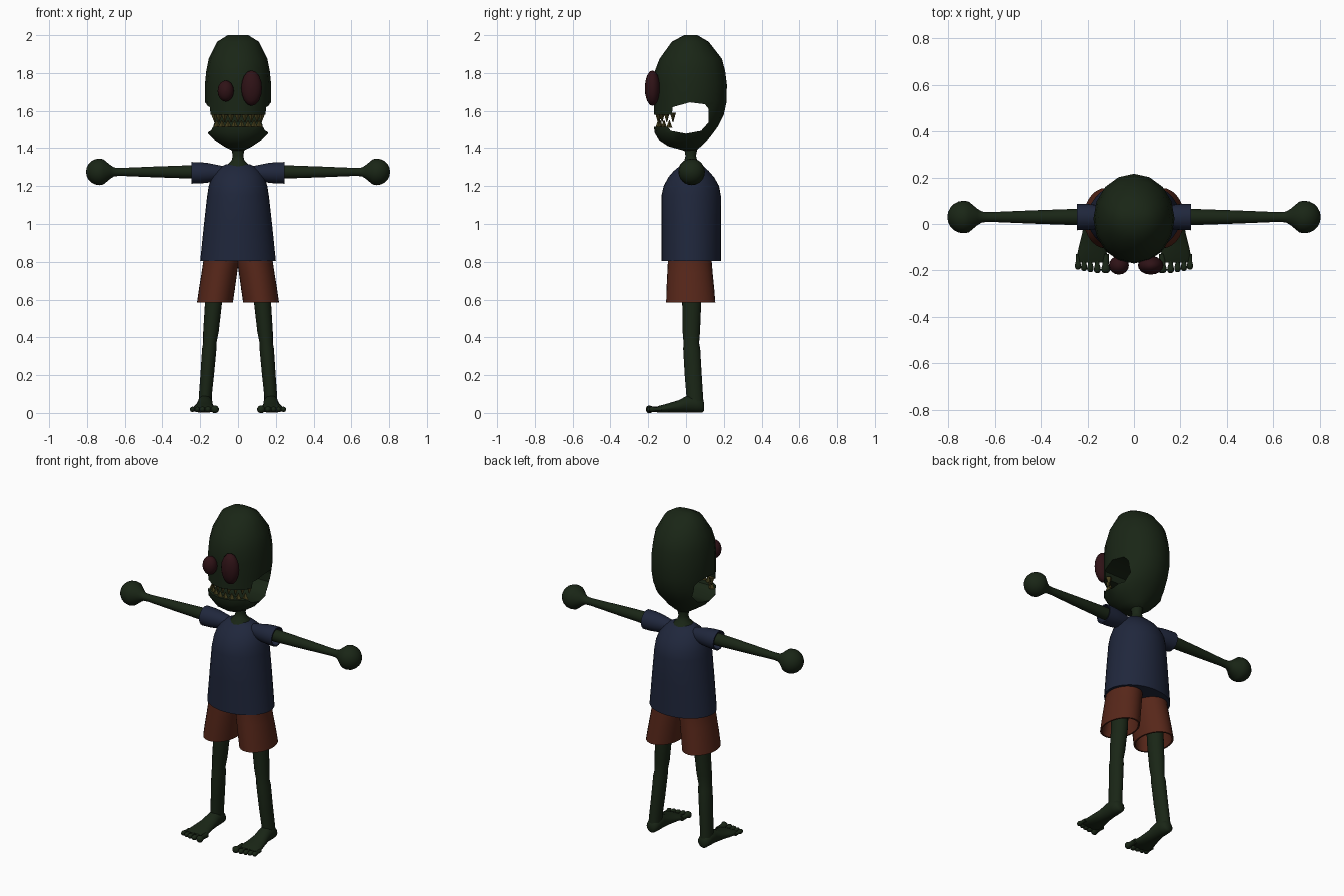
import bpy, bmesh
from math import sin, cos, pi, radians

if "Cube" in bpy.data.objects:
    bpy.data.objects.remove(bpy.data.objects["Cube"])


def material(name, rgb):
    m = bpy.data.materials.new(name)
    m.diffuse_color = (*rgb, 1)
    m.use_nodes = True
    m.node_tree.nodes["Principled BSDF"].inputs["Base Color"].default_value = m.diffuse_color
    return m


SKIN = material("dark_green", (0.010, 0.019, 0.008))
BLUE = material("navy", (0.014, 0.020, 0.045))
RUST = material("rust", (0.095, 0.020, 0.010))
RED = material("dark_red", (0.028, 0.006, 0.008))
BONE = material("old_ivory", (0.06, 0.05, 0.012))


def finish(name, bm, mat, mirror=False, angle=40):
    bmesh.ops.recalc_face_normals(bm, faces=bm.faces)
    me = bpy.data.meshes.new(name)
    bm.to_mesh(me)
    bm.free()
    ob = bpy.data.objects.new(name, me)
    bpy.context.collection.objects.link(ob)
    if mat:
        me.materials.append(mat)
    if mirror:
        ob.modifiers.new("mirror", 'MIRROR')
    smooth(ob, angle)
    return ob


def smooth(ob, angle):
    bpy.ops.object.select_all(action='DESELECT')
    ob.select_set(True)
    bpy.context.view_layer.objects.active = ob
    bpy.ops.object.shade_smooth_by_angle(angle=radians(angle))


def add_loft(bm, rings, axis, n):
    """Rings are (x, y, z, r1, r2): ellipses perpendicular to the axis, capped at both ends."""
    loops = []
    for x, y, z, a, b in rings:
        loop = []
        for i in range(n):
            u, v = a * sin(2 * pi * i / n), b * cos(2 * pi * i / n)
            d = {'x': (0, u, v), 'y': (u, 0, v), 'z': (u, v, 0)}[axis]
            loop.append(bm.verts.new((x + d[0], y + d[1], z + d[2])))
        loops.append(loop)
    for p, q in zip(loops, loops[1:]):
        for i in range(n):
            j = (i + 1) % n
            bm.faces.new((p[i], p[j], q[j], q[i]))
    bm.faces.new(loops[0])
    bm.faces.new(loops[-1])


def loft(name, rings, axis, mat, n=24, mirror=False, angle=40):
    bm = bmesh.new()
    add_loft(bm, rings, axis, n)
    return finish(name, bm, mat, mirror, angle)


# Head: stacked rings given as z, half width, front y, back y
head_rows = [(2.0, .055, -.01, .06), (1.965, .11, -.075, .12), (1.875, .155, -.14, .19),
             (1.81, .168, -.165, .207), (1.74, .175, -.17, .216), (1.65, .174, -.17, .215),
             (1.58, .17, -.17, .2), (1.52, .168, -.17, .17), (1.485, .162, -.166, .145),
             (1.44, .12, -.14, .11), (1.41, .075, -.095, .08), (1.385, .028, -.005, .05)]
head = loft("head", [(0, (f + b) / 2, z, w, (b - f) / 2) for z, w, f, b in head_rows],
            'z', SKIN, 16)

# Open mouth cut sideways through the head
mouth = [(-.3, 1.58), (-.075, 1.58), (-.07, 1.62), (.02, 1.645), (.1, 1.635), (.12, 1.61),
         (.12, 1.54), (.08, 1.495), (0, 1.48), (-.08, 1.495), (-.1, 1.517), (-.3, 1.517)]
bm = bmesh.new()
face = bm.faces.new([bm.verts.new((-.3, y, z)) for y, z in mouth])
ext = bmesh.ops.extrude_face_region(bm, geom=[face])
bmesh.ops.translate(bm, vec=(.6, 0, 0),
                    verts=[v for v in ext['geom'] if isinstance(v, bmesh.types.BMVert)])
cutter = finish("mouth_cutter", bm, None)
cut = head.modifiers.new("mouth", 'BOOLEAN')
cut.operation, cut.object, cut.solver = 'DIFFERENCE', cutter, 'EXACT'
bpy.context.view_layer.objects.active = head
bpy.ops.object.modifier_apply(modifier="mouth")
bpy.data.objects.remove(cutter)
smooth(head, 40)


# Pointed teeth along both lips
def teeth(name, count, spread, base, tip):
    bm = bmesh.new()
    for i in range(count):
        a = radians(-spread + 2 * spread * i / (count - 1))
        x, y = .146 * sin(a), .02 - .168 * cos(a)
        add_loft(bm, [(x, y, base, .021, .016), (x, y, tip, .002, .002)], 'z', 4)
    finish(name, bm, BONE, angle=20)


teeth("upper_teeth", 9, 58, 1.59, 1.54)
teeth("lower_teeth", 8, 50, 1.51, 1.55)

# Mismatched eyes
for name, x, z, rx, rz in (("small_eye", -.065, 1.705, .043, .056),
                           ("large_eye", .072, 1.72, .055, .094)):
    rows = [(x, -.178 - .04 * cos(t), z, rx * sin(t), rz * sin(t))
            for t in (pi * (i + .15) / 8.3 for i in range(9))]
    loft(name, rows, 'y', RED, 16, angle=60)

# Neck
loft("neck", [(0, .025, z, r, r) for z, r in
              ((1.28, .075), (1.315, .055), (1.335, .034), (1.36, .028), (1.40, .035))],
     'z', SKIN, 16)

# Shirt body: z, half width, front y, back y
shirt_rows = [(.805, .2, -.13, .185), (1.0, .18, -.13, .185), (1.15, .163, -.13, .184),
              (1.2, .155, -.118, .175), (1.245, .14, -.095, .15), (1.28, .115, -.065, .12),
              (1.305, .085, -.035, .092), (1.316, .06, -.02, .07)]
loft("shirt", [(0, (f + b) / 2, z, w, (b - f) / 2) for z, w, f, b in shirt_rows],
     'z', BLUE, 32)

# Sleeves with an open, hollow cuff
loft("sleeves", [(x, .03, 1.27, r, r) for x, r in
                 ((.05, .03), (.11, .042), (.16, .052), (.2, .056), (.245, .057),
                  (.245, .05), (.2, .045))], 'x', BLUE, 24, True)

# Arms ending in ball hands
arm = [(.12, .036), (.25, .035), (.45, .028), (.62, .021), (.655, .023), (.675, .035)]
arm += [(.735 - .07 * cos(t), .07 * sin(t)) for t in (pi * i / 10 for i in range(4, 10))]
arm.append((.8045, .005))
loft("arms_and_hands", [(x, .03, 1.275, r, r) for x, r in arm], 'x', SKIN, 24, True)

# Shorts: outer wall down, hollow inner wall back up
loft("shorts", [(.09, .02, .9, .092, .112), (.09, .02, .80, .094, .116),
                (.099, .021, .74, .094, .12), (.111, .023, .66, .095, .126),
                (.122, .025, .585, .095, .13), (.122, .025, .585, .086, .12),
                (.108, .023, .70, .08, .108)], 'z', RUST, 28, True)

# Legs with a slight knee crease
loft("legs", [(.125, .03, .74, .047, .05), (.13, .03, .58, .045, .05),
              (.143, .028, .43, .041, .046), (.149, .028, .37, .035, .041),
              (.152, .03, .34, .038, .045), (.163, .038, .2, .036, .045),
              (.173, .046, .09, .034, .044), (.174, .05, .03, .036, .044)],
     'z', SKIN, 20, True)

# Feet: rings from heel to ball
loft("feet", [(.174, .096, .033, .018, .022), (.174, .085, .037, .033, .035),
              (.174, .05, .047, .04, .046), (.174, .01, .047, .04, .046),
              (.177, -.04, .034, .046, .033), (.18, -.1, .025, .058, .024),
              (.18, -.145, .019, .067, .018), (.18, -.165, .017, .06, .011)],
     'y', SKIN, 20, True, 60)

# Toes with rounded tips, the big toe on the inside
bm = bmesh.new()
for x, tip, s in ((.122, -.212, 1.25), (.158, -.212, .95), (.188, -.208, .9),
                  (.215, -.203, .85), (.241, -.197, .85)):
    add_loft(bm, [(x, y, .019, r * s, r * s) for y, r in
                  ((-.13, .012), (tip + .037, .011), (tip + .025, .015), (tip + .014, .017),
                   (tip + .004, .012), (tip, .004))], 'y', 10)
finish("toes", bm, SKIN, True, 60)
